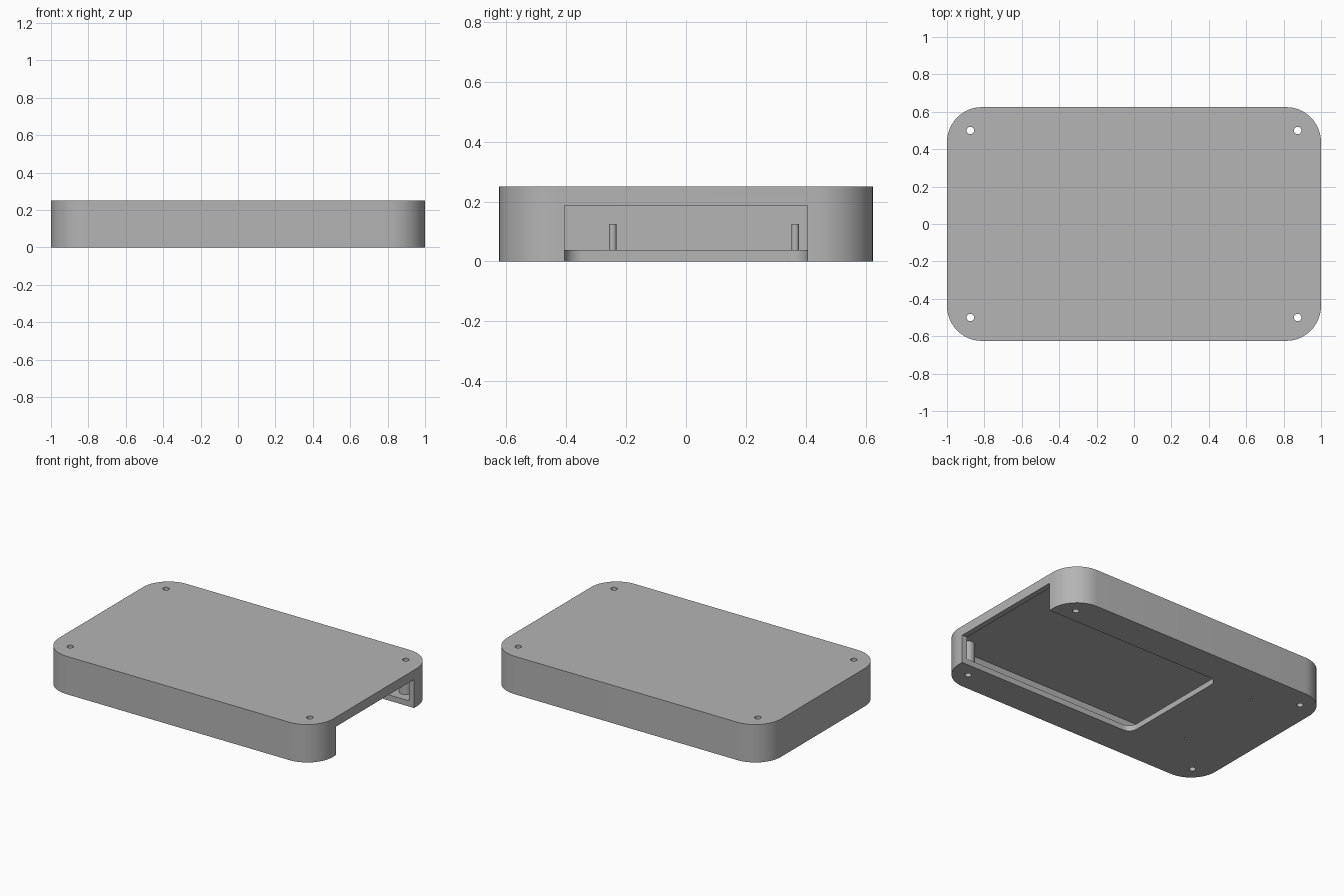
import bpy
import bmesh
from math import cos, sin, pi

default = bpy.data.objects.get("Cube")
if default:
    bpy.data.objects.remove(default, do_unlink=True)

# Single grey plastic
grey = bpy.data.materials.new("grey plastic")
grey.use_nodes = True
colour = (0.46, 0.46, 0.46, 1)
grey.diffuse_color = colour
grey.node_tree.nodes["Principled BSDF"].inputs["Base Color"].default_value = colour

WALL = 0.0375
LENGTH, WIDTH, HEIGHT, CORNER = 2.0, 1.25, 0.25, 0.1875
CEILING = HEIGHT - WALL


def finish(name, bm):
    bmesh.ops.recalc_face_normals(bm, faces=bm.faces)
    mesh = bpy.data.meshes.new(name)
    bm.to_mesh(mesh)
    bm.free()
    mesh.materials.append(grey)
    obj = bpy.data.objects.new(name, mesh)
    bpy.context.collection.objects.link(obj)
    return obj


def rounded_slab(name, x0, x1, half_y, z0, z1, radius, steps=12):
    """Prism over a rectangle with rounded corners."""
    bm = bmesh.new()
    ring = []
    corners = ((x1, 1, 1), (x0, -1, 1), (x0, -1, -1), (x1, 1, -1))
    for quarter, (x, sx, sy) in enumerate(corners):
        if radius == 0:
            ring.append(bm.verts.new((x, sy * half_y, z0)))
            continue
        for i in range(steps + 1):
            a = (quarter + i / steps) * pi / 2
            ring.append(bm.verts.new((x - sx * radius + radius * cos(a),
                                      sy * (half_y - radius) + radius * sin(a), z0)))
    face = bm.faces.new(ring)
    top = bmesh.ops.extrude_face_region(bm, geom=[face])["geom"]
    bmesh.ops.translate(bm, vec=(0, 0, z1 - z0),
                        verts=[v for v in top if isinstance(v, bmesh.types.BMVert)])
    return finish(name, bm)


def tube(name, x, y, z0, z1, outer, inner, sides=24):
    """Upright hollow post."""
    bm = bmesh.new()
    rings = []
    for r, z in ((outer, z0), (outer, z1), (inner, z1), (inner, z0)):
        rings.append([bm.verts.new((x + r * cos(2 * pi * i / sides),
                                    y + r * sin(2 * pi * i / sides), z))
                      for i in range(sides)])
    for k in range(4):
        a, b = rings[k], rings[(k + 1) % 4]
        for i in range(sides):
            j = (i + 1) % sides
            bm.faces.new((a[i], a[j], b[j], b[i]))
    return finish(name, bm)


def drill(x, y, z0, z1, radius, sides=24):
    bm = bmesh.new()
    rings = [[bm.verts.new((x + radius * cos(2 * pi * i / sides),
                            y + radius * sin(2 * pi * i / sides), z))
              for i in range(sides)] for z in (z0, z1)]
    for ring in rings:
        bm.faces.new(ring)
    for i in range(sides):
        j = (i + 1) % sides
        bm.faces.new((rings[0][i], rings[0][j], rings[1][j], rings[1][i]))
    return finish("drill", bm)


def select(obj):
    bpy.ops.object.select_all(action="DESELECT")
    obj.select_set(True)
    bpy.context.view_layer.objects.active = obj


def cut(target, cutter):
    cutter.hide_render = True
    mod = target.modifiers.new("cut", "BOOLEAN")
    mod.operation = "DIFFERENCE"
    mod.solver = "EXACT"
    mod.object = cutter
    select(target)
    bpy.ops.object.modifier_apply(modifier=mod.name)
    bpy.data.objects.remove(cutter, do_unlink=True)


hx, hy = LENGTH / 2, WIDTH / 2
SLOT = 0.406
screws = [(sx * 0.875, sy * 0.5) for sx in (-1, 1) for sy in (-1, 1)]
pegs = [(-0.61, -0.245), (-0.61, 0.365)]

# Hollow case with an end opening and a slot in the floor
case = rounded_slab("case_shell", -hx, hx, hy, 0, HEIGHT, CORNER)
cut(case, rounded_slab("cavity", -hx + WALL, hx - WALL, hy - WALL,
                       WALL, CEILING, CORNER - WALL))
cut(case, rounded_slab("end_opening", 0.9, 1.1, SLOT, -0.1, 0.1875, 0))
cut(case, rounded_slab("floor_slot", -0.3125, 1.4, SLOT, -0.1, 0.1, 0.06))

# Screw holes right through, with a boss inside each corner
parts = [case]
for x, y in screws:
    cut(case, drill(x, y, -0.1, 0.4, 0.02))
    parts.append(tube("screw_boss", x, y, WALL, CEILING, 0.04, 0.02))

# Hollow board pegs standing on the floor
for x, y in pegs:
    cut(case, drill(x, y, -0.1, 0.1, 0.008))
    parts.append(tube("board_peg", x, y, WALL, 0.125, 0.0125, 0.008))

for part in parts:
    select(part)
    bpy.ops.object.shade_smooth_by_angle()
